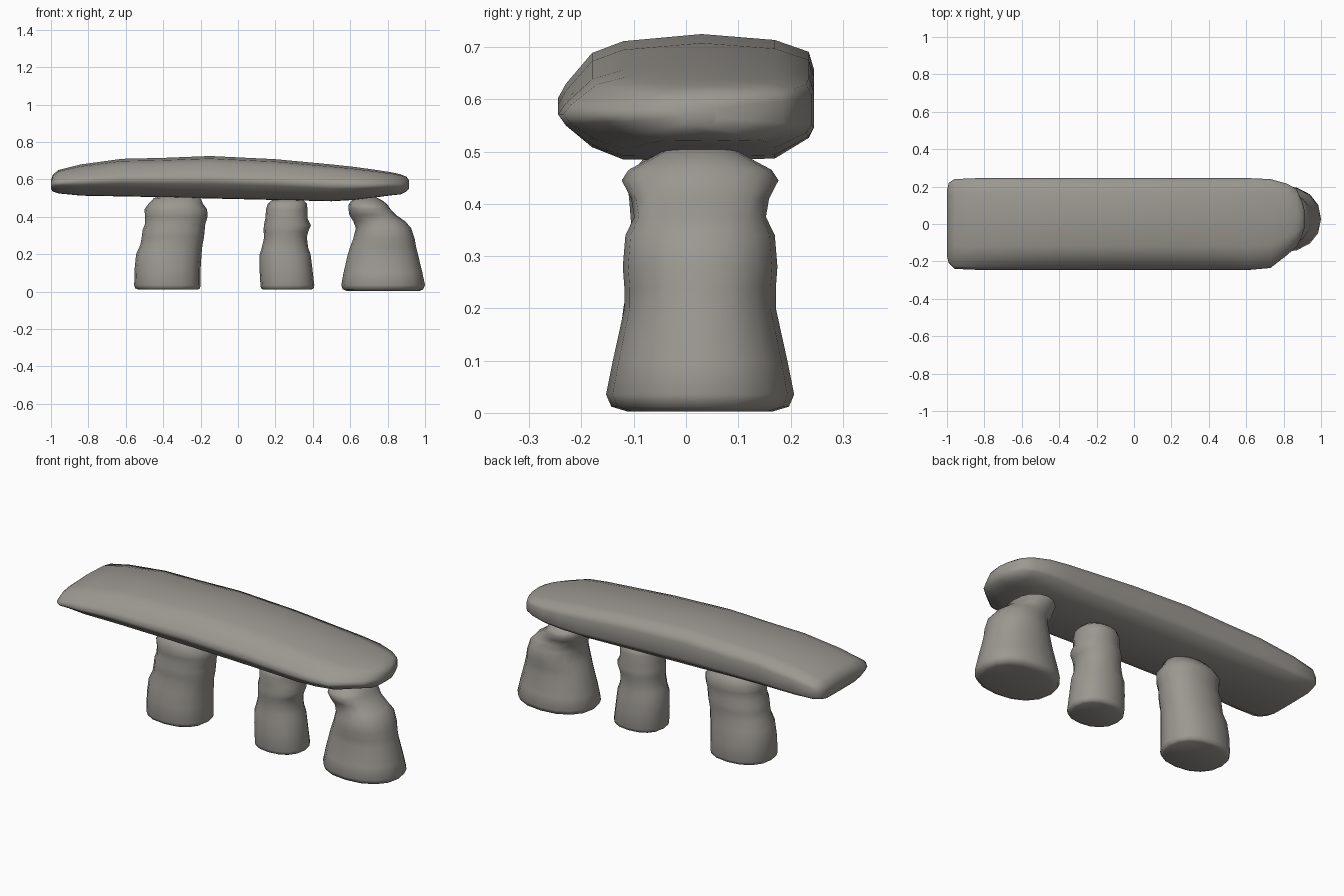
import bpy, bmesh, math

stone = bpy.data.materials.new("grey stone")
stone.diffuse_color = (0.33, 0.315, 0.285, 1)


def loft(name, rings):
    """Skin a list of equal-length vertex rings, cap both ends, shade smooth."""
    bm = bmesh.new()
    rows = [[bm.verts.new(p) for p in ring] for ring in rings]
    n = len(rows[0])
    for a, b in zip(rows, rows[1:]):
        for i in range(n):
            j = (i + 1) % n
            bm.faces.new((a[i], a[j], b[j], b[i]))
    bm.faces.new(rows[0])
    bm.faces.new(rows[-1])
    bmesh.ops.recalc_face_normals(bm, faces=bm.faces)
    for f in bm.faces:
        f.smooth = True
    me = bpy.data.meshes.new(name)
    bm.to_mesh(me)
    bm.free()
    me.materials.append(stone)
    ob = bpy.data.objects.new(name, me)
    bpy.context.collection.objects.link(ob)
    return ob


# Capstone: one cross-section (y, height fraction), pointed front edge, blunt back
section = [(-.245, .46), (-.23, .58), (-.18, .84), (-.12, .94), (.03, 1), (.17, .95),
           (.235, .85), (.245, .70), (.245, .32), (.235, .22), (.17, .02), (.03, 0),
           (-.12, 0.01), (-.18, .13), (-.23, .34)]
# stations: x, y front, y back, z bottom, z top
stations = [(-1.0, -.17, .18, .548, .595), (-.99, -.21, .22, .535, .625),
            (-.96, -.24, .24, .525, .65), (-.84, -.245, .245, .513, .68),
            (-.62, -.245, .245, .509, .71), (-.4, -.245, .245, .505, .715),
            (-.15, -.245, .245, .498, .725), (.2, -.245, .245, .49, .708),
            (.5, -.245, .245, .483, .68), (.62, -.245, .245, .49, .667),
            (.73, -.235, .24, .503, .652), (.82, -.165, .215, .515, .638),
            (.87, -.12, .185, .52, .627), (.9, -.06, .12, .535, .615),
            (.915, -.01, .06, .55, .595)]
loft("capstone", [[(x, f + (y + .245) / .49 * (b - f), lo + t * (hi - lo))
                   for y, t in section] for x, f, b, lo, hi in stations])


# Supporting stones: lumpy columns given as (z, x left, x right, y half depth)
def pillar(name, yc, levels, sides=16):
    rings = []
    for z, l, r, d in levels:
        ring = []
        for i in range(sides):
            a = 2 * math.pi * i / sides
            c, s = math.cos(a), math.sin(a)
            ring.append(((l + r) / 2 + (r - l) / 2 * math.copysign(abs(c) ** .9, c),
                         yc + d * math.copysign(abs(s) ** .9, s), z))
        rings.append(ring)
    loft(name, rings)


pillar("left_pillar", .02, [
    (.01, -.53, -.215, .135), (.018, -.55, -.203, .15), (.035, -.555, -.2, .155),
    (.12, -.553, -.2, .15), (.2, -.545, -.195, .14), (.25, -.522, -.19, .13),
    (.29, -.515, -.182, .13), (.33, -.51, -.178, .132), (.36, -.498, -.175, .125),
    (.40, -.497, -.163, .128), (.44, -.5, -.165, .132), (.47, -.478, -.188, .115),
    (.5, -.45, -.2, .09), (.508, -.42, -.23, .06)])
pillar("middle_pillar", .02, [
    (.01, .135, .39, .11), (.018, .123, .405, .125), (.035, .12, .408, .13),
    (.12, .115, .398, .125), (.2, .116, .388, .12), (.235, .127, .375, .112),
    (.29, .14, .368, .112), (.32, .137, .375, .115), (.355, .138, .39, .118),
    (.39, .146, .372, .11), (.44, .15, .372, .115), (.47, .16, .368, .105),
    (.488, .18, .35, .08), (.495, .21, .32, .05)])
pillar("right_pillar", .027, [
    (.003, .585, .97, .14), (.012, .56, .99, .17), (.035, .552, 1.0, .18),
    (.1, .564, .986, .167), (.2, .587, .962, .145), (.24, .6, .952, .145),
    (.28, .615, .945, .148), (.34, .63, .925, .143), (.375, .617, .895, .126),
    (.41, .595, .845, .132), (.445, .59, .812, .15), (.465, .592, .8, .137),
    (.485, .605, .775, .1), (.507, .64, .735, .06)])
